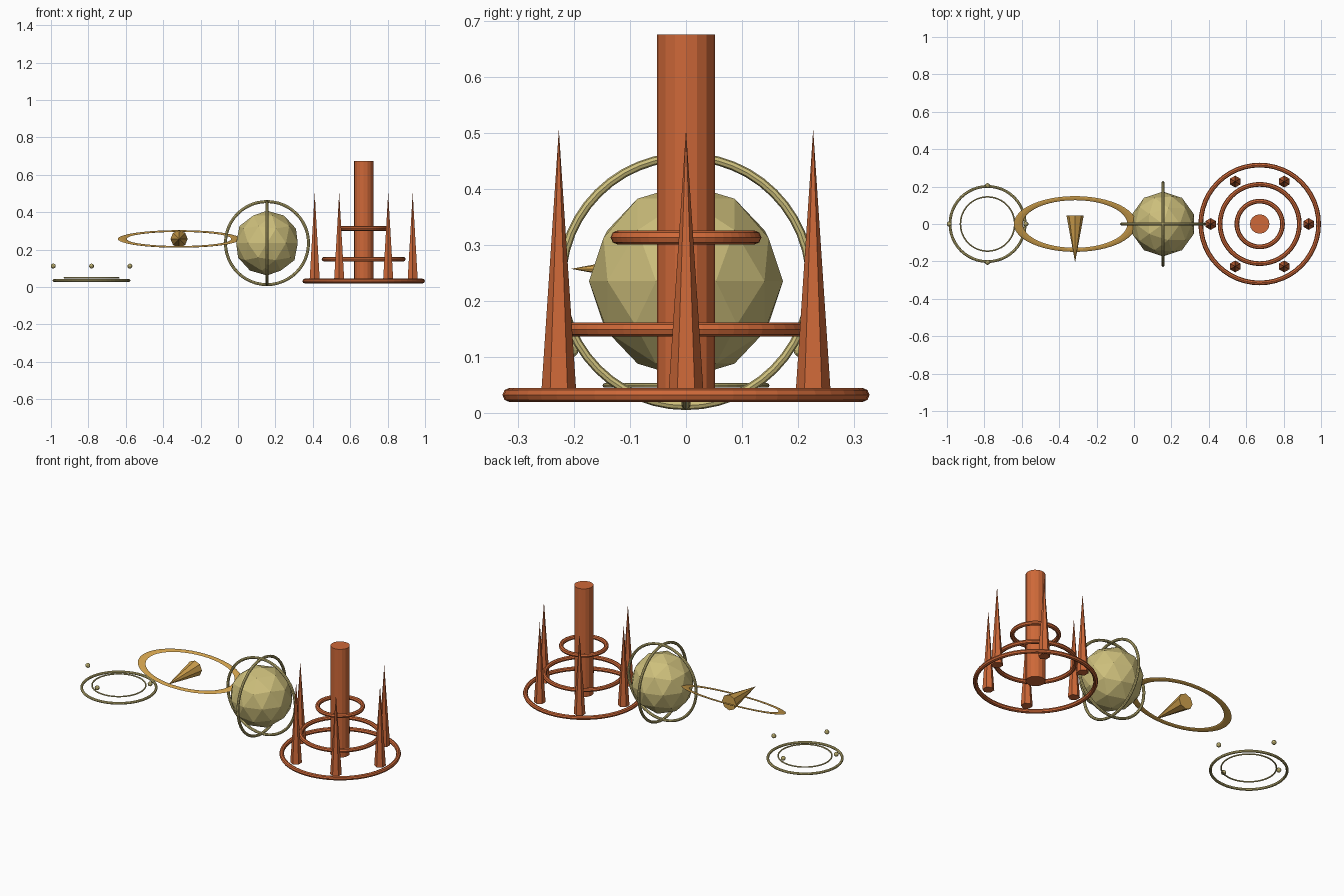
import bpy
from math import pi, cos, sin, radians

cube = bpy.data.objects.get("Cube")
if cube:
    bpy.data.objects.remove(cube, do_unlink=True)


def material(name, rgb):
    mat = bpy.data.materials.new(name)
    mat.use_nodes = True
    mat.diffuse_color = (*rgb, 1)
    node = next(n for n in mat.node_tree.nodes if n.type == 'BSDF_PRINCIPLED')
    node.inputs["Base Color"].default_value = (*rgb, 1)
    return mat


orange = material("burnt orange", (0.62, 0.14, 0.04))
khaki = material("pale khaki", (0.61, 0.52, 0.20))
gold = material("warm gold", (0.64, 0.36, 0.075))


def finish(name, mat):
    obj = bpy.context.object
    obj.name = name
    obj.data.materials.append(mat)
    return obj


def ring(name, mat, location, major, minor, rotation=(0, 0, 0)):
    bpy.ops.mesh.primitive_torus_add(
        location=location, rotation=rotation, major_radius=major,
        minor_radius=minor, major_segments=48, minor_segments=8)
    return finish(name, mat)


def ball(name, mat, location, radius, level):
    bpy.ops.mesh.primitive_ico_sphere_add(
        location=location, radius=radius, subdivisions=level)
    return finish(name, mat)


def cone(name, mat, location, sides, radius, depth, rotation=(0, 0, 0)):
    bpy.ops.mesh.primitive_cone_add(
        location=location, rotation=rotation, vertices=sides,
        radius1=radius, radius2=0, depth=depth)
    return finish(name, mat)


# Tower: central column, three stacked rings and six spikes
tower_x, base_z = 0.672, 0.032
column_height = 0.643
bpy.ops.mesh.primitive_cylinder_add(
    vertices=16, radius=0.052, depth=column_height,
    location=(tower_x, 0, base_z + column_height / 2))
finish("tower_column", orange)
for name, radius, z in (("lower", 0.315, base_z), ("middle", 0.212, 0.149),
                        ("upper", 0.122, 0.313)):
    ring(f"tower_{name}_ring", orange, (tower_x, 0, z), radius, 0.0125)
spike_height = 0.474
for i in range(6):
    a = i * pi / 3
    cone(f"tower_spike_{i + 1}", orange,
         (tower_x + 0.262 * cos(a), 0.262 * sin(a), base_z + spike_height / 2),
         6, 0.0315, spike_height)

# Faceted globe inside two upright crossing rings
globe = (0.155, 0, 0.235)
ball("globe", khaki, globe, 0.173, 2)
ring("globe_front_ring", khaki, globe, 0.222, 0.008, (pi / 2, 0, 0))
ring("globe_side_ring", khaki, globe, 0.222, 0.008, (0, pi / 2, 0))

# Flat oval hoop, tilted towards the front, around a forward-pointing cone
hoop_x, hoop_z = -0.315, 0.257
hoop = ring("oval_hoop", gold, (hoop_x, 0, hoop_z), 0.1445, 0.0115,
            (radians(17), 0, 0))
hoop.scale = (2.1, 1, 0.3)
cone("pointer_cone", gold, (hoop_x, -0.08, hoop_z), 8, 0.046, 0.251,
     (pi / 2, 0, 0))

# Two ground rings with four floating beads
halo_x = -0.783
ring("outer_ground_ring", khaki, (halo_x, 0, 0.035), 0.201, 0.0075)
ring("inner_ground_ring", khaki, (halo_x, 0, 0.049), 0.145, 0.004)
for i in range(4):
    a = i * pi / 2
    ball(f"floating_bead_{i + 1}", khaki,
         (halo_x + 0.205 * cos(a), 0.205 * sin(a), 0.112), 0.0135, 2)
